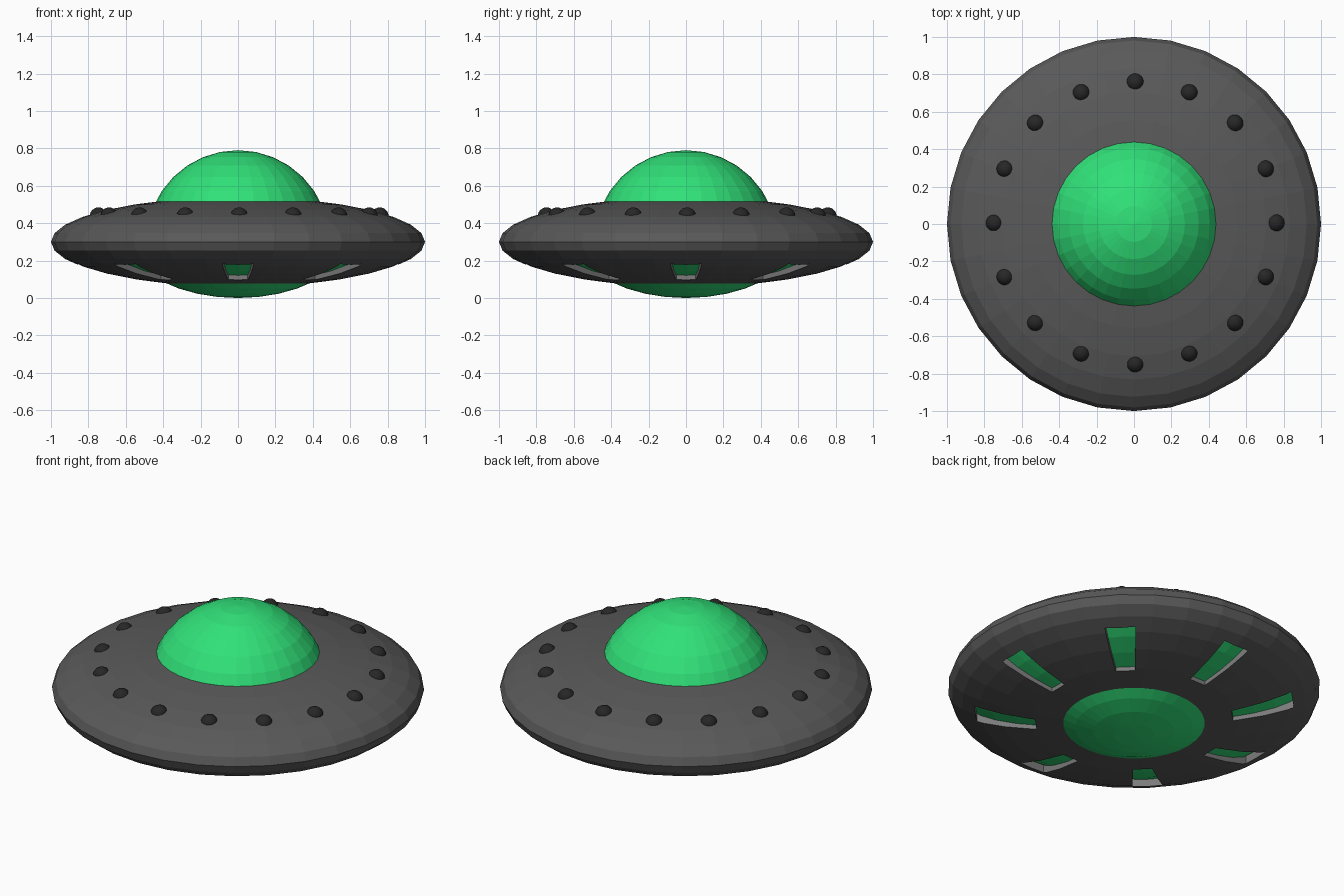
import bpy, bmesh, math
from mathutils import Matrix, Vector

if "Cube" in bpy.data.objects:
    bpy.data.objects.remove(bpy.data.objects["Cube"])

MID = 0.30  # height of the rim


def material(name, r, g, b):
    m = bpy.data.materials.new(name)
    m.diffuse_color = (r, g, b, 1)
    m.use_nodes = True
    m.node_tree.nodes["Principled BSDF"].inputs["Base Color"].default_value = m.diffuse_color
    return m


dark = material("dark_metal", 0.1, 0.1, 0.1)
grey = material("grey_edge", 0.2, 0.2, 0.2)
black = material("black_metal", 0.02, 0.02, 0.02)
green = material("green_glass", 0.03, 0.75, 0.19)


def finish(name, bm, *mats):
    bmesh.ops.recalc_face_normals(bm, faces=bm.faces)
    me = bpy.data.meshes.new(name)
    bm.to_mesh(me)
    bm.free()
    ob = bpy.data.objects.new(name, me)
    bpy.context.collection.objects.link(ob)
    for m in mats:
        me.materials.append(m)
    return ob


def ellipsoid(bm, centre, r, rz, u=32, v=16):
    mat = Matrix.Translation(centre) @ Matrix.Diagonal((r, r, rz, 1))
    bmesh.ops.create_uvsphere(bm, u_segments=u, v_segments=v, radius=1, matrix=mat)


def ball(name, r, rz, *mats):
    bm = bmesh.new()
    ellipsoid(bm, (0, 0, MID), r, rz)
    return finish(name, bm, *mats)


# Saucer hull, glowing core seen through the windows, belly lens
hull = ball("hull", 1.0, 0.24, dark, grey)
ball("inner_core", 0.915, 0.22, green)
ball("belly_lens", 0.57, 0.30, green)

# Dome: upper half of a sphere
bm = bmesh.new()
ellipsoid(bm, (0, 0, MID), 0.49, 0.49)
bmesh.ops.delete(bm, geom=[v for v in bm.verts if v.co.z < MID - 0.01], context='VERTS')
finish("dome", bm, green)

# Eight tapered windows cut into the underside
bm = bmesh.new()
outline = [(0.53, -0.052), (0.855, -0.083), (0.855, 0.083), (0.53, 0.052)]
for i in range(8):
    rot = Matrix.Rotation(i * math.tau / 8, 3, 'Z')
    low = [bm.verts.new(rot @ Vector((x, y, -0.05))) for x, y in outline]
    high = [bm.verts.new(rot @ Vector((x, y, 0.26))) for x, y in outline]
    bm.faces.new(low[::-1])
    bm.faces.new(high)
    for a in range(4):
        b = (a + 1) % 4
        bm.faces.new((low[a], low[b], high[b], high[a]))
for f in bm.faces:
    f.material_index = 1
cutter = finish("window_cutter", bm, dark, grey)
cut = hull.modifiers.new("windows", 'BOOLEAN')
cut.operation = 'DIFFERENCE'
cut.solver = 'EXACT'
cut.object = cutter
bpy.context.view_layer.objects.active = hull
hull.select_set(True)
bpy.ops.object.modifier_apply(modifier=cut.name)
cutter.hide_render = True
cutter.hide_viewport = True

# Ring of sixteen studs on the upper side
bm = bmesh.new()
for i in range(16):
    a = i * math.tau / 16
    ellipsoid(bm, (0.006 + 0.752 * math.cos(a), 0.006 + 0.752 * math.sin(a), 0.437),
              0.047, 0.047, 24, 12)
finish("studs", bm, black)
